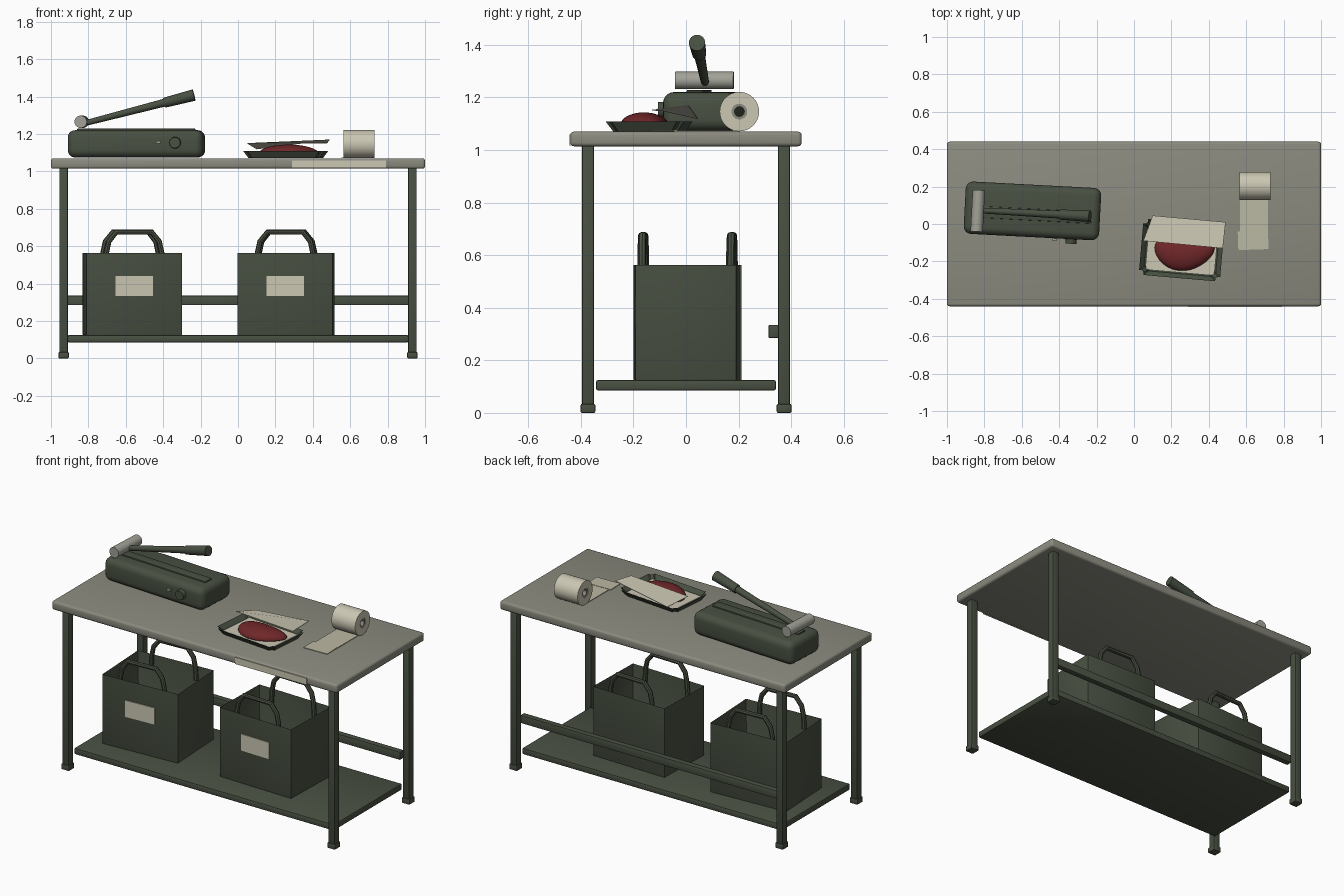
import bpy, bmesh, math
from mathutils import Matrix, Vector

if "Cube" in bpy.data.objects:
    bpy.data.objects.remove(bpy.data.objects["Cube"])


def material(name, rgb):
    m = bpy.data.materials.new(name)
    m.use_nodes = True
    m.diffuse_color = (*rgb, 1)
    m.node_tree.nodes["Principled BSDF"].inputs["Base Color"].default_value = (*rgb, 1)
    return m


GREEN = material("dark green", (0.065, 0.08, 0.054))
STONE = material("stone grey", (0.26, 0.26, 0.215))
STEEL = material("pale steel", (0.36, 0.36, 0.31))
CREAM = material("cream paper", (0.60, 0.57, 0.45))
TAN = material("tan paper", (0.50, 0.48, 0.37))
RED = material("meat red", (0.16, 0.02, 0.022))
PARTS = []


def frame(x, y, z, degrees=0):
    return Matrix.Translation((x, y, z)) @ Matrix.Rotation(math.radians(degrees), 4, "Z")


def finish(name, bm, mat, at=None, bevel=0, segments=2):
    bmesh.ops.recalc_face_normals(bm, faces=bm.faces)
    mesh = bpy.data.meshes.new(name)
    bm.to_mesh(mesh)
    bm.free()
    if at:
        mesh.transform(at)
    mesh.materials.append(mat)
    ob = bpy.data.objects.new(name, mesh)
    bpy.context.collection.objects.link(ob)
    if bevel:
        mod = ob.modifiers.new("Bevel", "BEVEL")
        mod.width, mod.segments = bevel, segments
    PARTS.append(ob)
    return ob


def cube_mesh(size, centre):
    bm = bmesh.new()
    bmesh.ops.create_cube(bm, size=1)
    bmesh.ops.scale(bm, vec=size, verts=bm.verts)
    bmesh.ops.translate(bm, vec=centre, verts=bm.verts)
    return bm


def box(name, size, centre, mat, at=None, bevel=0, segments=2):
    return finish(name, cube_mesh(size, centre), mat, at, bevel, segments)


def rod(name, a, b, r1, r2, mat, at=None, sides=24):
    a, b = Vector(a), Vector(b)
    bm = bmesh.new()
    bmesh.ops.create_cone(bm, cap_ends=True, segments=sides, radius1=r1, radius2=r2,
                          depth=(b - a).length)
    turn = (b - a).to_track_quat("Z", "Y").to_matrix().to_4x4()
    bmesh.ops.transform(bm, matrix=Matrix.Translation((a + b) / 2) @ turn, verts=bm.verts)
    return finish(name, bm, mat, at)


def ring(name, inner, outer, half, mat, at, sides):
    """Hollow cylinder along x, spun from a rectangular section."""
    bm = bmesh.new()
    vs = [bm.verts.new((x, 0, r)) for x, r in
          ((-half, inner), (half, inner), (half, outer), (-half, outer))]
    edges = [bm.edges.new((vs[i], vs[i - 1])) for i in range(4)]
    bmesh.ops.spin(bm, geom=vs + edges, cent=(0, 0, 0), axis=(1, 0, 0),
                   angle=math.tau, steps=sides, use_merge=True)
    bmesh.ops.remove_doubles(bm, verts=bm.verts, dist=0.0001)
    return finish(name, bm, mat, at)


def hollow(bm, wall, depth):
    """Sink the top face to leave an open container."""
    top = max(bm.faces, key=lambda f: f.calc_center_median().z)
    bmesh.ops.inset_region(bm, faces=[top], thickness=wall)
    bmesh.ops.translate(bm, vec=(0, 0, -depth), verts=top.verts)
    return top


def sheet(name, corners, mat, thickness=0.003):
    bm = bmesh.new()
    bm.faces.new([bm.verts.new(c) for c in corners])
    ob = finish(name, bm, mat)
    ob.modifiers.new("Thickness", "SOLIDIFY").thickness = thickness


# Table
box("table_top", (2, 0.88, 0.056), (0, 0, 1.042), STONE, bevel=0.014, segments=3)
for sx, side in ((-1, "right"), (1, "left")):
    for sy, end in ((-1, "front"), (1, "back")):
        box(f"{end}_{side}_leg", (0.045, 0.045, 0.99), (sx * 0.932, sy * 0.373, 0.525), GREEN, bevel=0.004)
        box(f"{end}_{side}_foot", (0.055, 0.056, 0.034), (sx * 0.932, sy * 0.373, 0.017), GREEN, bevel=0.005)
box("lower_shelf", (1.82, 0.685, 0.04), (0, 0, 0.105), GREEN, bevel=0.008)
box("back_rail", (1.83, 0.037, 0.05), (0, 0.333, 0.31), GREEN, bevel=0.003)
box("edge_label", (0.5, 0.006, 0.042), (0.54, -0.441, 1.038), CREAM)


# Carrier bags
def bag(side, at, width):
    depth, height = 0.385, 0.44
    bm = cube_mesh((width, depth, height), (0, 0, height / 2))
    hollow(bm, 0.016, height - 0.02)
    finish(f"{side}_bag", bm, GREEN, at, bevel=0.003)
    box(f"{side}_bag_label", (0.2, 0.006, 0.105), (0, -depth / 2 - 0.002, 0.262), CREAM, at)
    half = ((0.152, 0.36), (0.148, 0.44), (0.135, 0.5), (0.095, 0.55))
    path = [(-x, z) for x, z in half] + [(x, z) for x, z in reversed(half)]
    for sy, end in ((-1, "front"), (1, "back")):
        curve = bpy.data.curves.new("handle_path", "CURVE")
        curve.dimensions = "3D"
        curve.bevel_depth, curve.bevel_resolution = 0.0145, 2
        curve.use_fill_caps = True
        spline = curve.splines.new("POLY")
        spline.points.add(len(path) - 1)
        for p, (x, z) in zip(spline.points, path):
            p.co = (x, sy * 0.169, z, 1)
        ob = bpy.data.objects.new(f"{side}_bag_{end}_handle", curve)
        ob.matrix_world = at
        curve.materials.append(GREEN)
        bpy.context.collection.objects.link(ob)
        PARTS.append(ob)


bag("right", frame(-0.565, 0.006, 0.125, 3), 0.512)
bag("left", frame(0.257, 0.006, 0.125, -1.5), 0.51)

# Sealing machine
M = frame(-0.543, 0.07, 1.07, -3)
box("sealer_body", (0.725, 0.28, 0.146), (0, 0, 0.077), GREEN, M, bevel=0.04, segments=5)
box("sealer_bar", (0.63, 0.062, 0.012), (0, -0.02, 0.152), GREEN, M, bevel=0.003)
rod("sealer_knob", (0.214, -0.13, 0.083), (0.214, -0.165, 0.083), 0.032, 0.029, GREEN, M)
box("sealer_switch", (0.024, 0.02, 0.012), (0.125, -0.143, 0.086), STEEL, M)
rod("arm_hinge", (-0.292, -0.126, 0.195), (-0.292, 0.096, 0.195), 0.033, 0.033, STEEL, M)
pivot, neck, tip = Vector((-0.292, -0.012, 0.183)), Vector((0.15, -0.012, 0.297)), Vector((0.309, -0.012, 0.338))
rod("press_arm", pivot, neck, 0.015, 0.021, GREEN, M)
rod("arm_grip", neck, tip, 0.027, 0.031, GREEN, M)

# Food tray with liner
T = frame(0.255, -0.14, 1.07, -5)
bm = cube_mesh((0.435, 0.3, 0.038), (0, 0, 0.02))
bmesh.ops.bevel(bm, geom=[e for e in bm.edges if abs(e.verts[0].co.z - e.verts[1].co.z) > 0.01],
                offset=0.025, segments=3, affect="EDGES")
for v in bm.verts:
    if v.co.z < 0.02:
        v.co.x *= 0.88
        v.co.y *= 0.82
floor = hollow(bm, 0.016, 0.026)
for v in floor.verts:
    v.co.x *= 0.93
    v.co.y *= 0.91
finish("food_tray", bm, GREEN, T)
box("tray_liner", (0.365, 0.235, 0.004), (0, 0, 0.018), CREAM, T)

# Meat: flattened bean
bm = bmesh.new()
bmesh.ops.create_uvsphere(bm, u_segments=32, v_segments=16, radius=1)
for v in bm.verts:
    x, y, z = v.co
    v.co = (0.16 * x, 0.09 * y * (1 - 0.15 * x) + 0.03 * x * x - 0.01,
            0.048 * z if z > 0 else 0.018 * z)
finish("meat_piece", bm, RED, frame(0.27, -0.15, 1.095, -1))

# Lifted wrapping sheet
sheet("wrapping_sheet", ((0.05, -0.09, 1.148), (0.475, -0.13, 1.15),
                         (0.49, 0.01, 1.167), (0.1, 0.045, 1.118)), CREAM)

# Paper roll with pulled strip
R = frame(0.648, 0.203, 1.146)
ring("paper_roll", 0.03, 0.075, 0.083, CREAM, R, 32)
ring("roll_core", 0.019, 0.031, 0.08, STONE, R, 12)
box("paper_strip", (0.15, 0.25, 0.004), (0.642, 0.08, 1.073), TAN)
box("strip_end", (0.162, 0.1, 0.004), (0, 0, 0), TAN, frame(0.637, -0.087, 1.075, 2))

# Turn curves into meshes and shade
bpy.ops.object.select_all(action="DESELECT")
for ob in PARTS:
    ob.select_set(True)
bpy.context.view_layer.objects.active = next(o for o in PARTS if o.type == "CURVE")
bpy.ops.object.convert(target="MESH")
bpy.ops.object.shade_smooth_by_angle(angle=math.radians(35))
